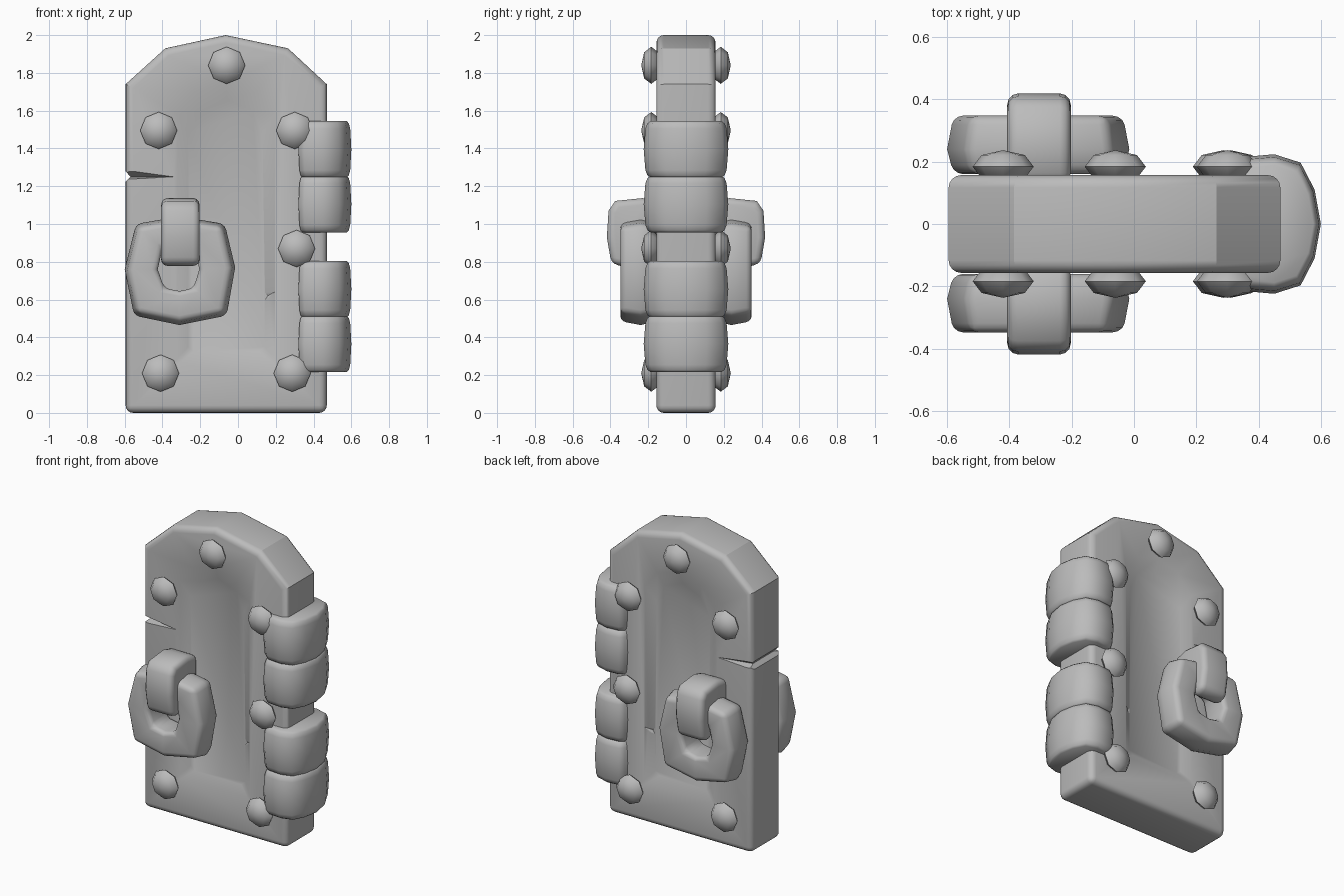
import bpy, bmesh, math
from mathutils import Vector

if "Cube" in bpy.data.objects:
    bpy.data.objects.remove(bpy.data.objects["Cube"], do_unlink=True)

stone = bpy.data.materials.new("plain grey")
stone.use_nodes = True
grey = (0.5, 0.5, 0.5, 1)
stone.diffuse_color = grey
stone.node_tree.nodes["Principled BSDF"].inputs["Base Color"].default_value = grey


def make(name, bm):
    bmesh.ops.recalc_face_normals(bm, faces=bm.faces)
    mesh = bpy.data.meshes.new(name)
    bm.to_mesh(mesh)
    bm.free()
    mesh.materials.append(stone)
    ob = bpy.data.objects.new(name, mesh)
    bpy.context.collection.objects.link(ob)
    return ob


def activate(ob):
    bpy.ops.object.select_all(action='DESELECT')
    ob.select_set(True)
    bpy.context.view_layer.objects.active = ob


def bevel(ob, width, segments, angle):
    activate(ob)
    mod = ob.modifiers.new("bevel", 'BEVEL')
    mod.width, mod.segments = width, segments
    mod.limit_method, mod.angle_limit = 'ANGLE', math.radians(angle)
    bpy.ops.object.modifier_apply(modifier=mod.name)


def smooth(ob, angle):
    activate(ob)
    bpy.ops.object.shade_smooth_by_angle(angle=math.radians(angle))


def loft(name, loops, closed=False):
    """Bridge loops of equal length; cap the ends unless closed into a ring."""
    bm = bmesh.new()
    rows = [[bm.verts.new(p) for p in loop] for loop in loops]
    n = len(rows[0])
    pairs = list(zip(rows, rows[1:] + rows[:1])) if closed else list(zip(rows, rows[1:]))
    for a, b in pairs:
        for i in range(n):
            j = (i + 1) % n
            bm.faces.new((a[i], a[j], b[j], b[i]))
    if not closed:
        bm.faces.new(rows[0])
        bm.faces.new(rows[-1])
    return make(name, bm)


def hull(points):
    bm = bmesh.new()
    for p in points:
        bm.verts.new(p)
    bmesh.ops.convex_hull(bm, input=bm.verts)
    loose = [v for v in bm.verts if not v.link_faces]
    bmesh.ops.delete(bm, geom=loose, context='VERTS')
    return make("cutter", bm)


def cut(target, cutter):
    activate(target)
    mod = target.modifiers.new("cut", 'BOOLEAN')
    mod.operation, mod.solver, mod.object = 'DIFFERENCE', 'EXACT', cutter
    bpy.ops.object.modifier_apply(modifier=mod.name)
    bpy.data.objects.remove(cutter, do_unlink=True)


def at_y(points, y):
    return [(x, y, z) for x, z in points]


def scaled(points, k, center):
    c = Vector(center)
    return [tuple(c + (Vector(p) - c) * k) for p in points]


# Arched door slab
FACE = 0.157
slab = [(-0.595, 0), (0.47, 0), (0.47, 1.74), (0.265, 1.93),
        (-0.065, 2.0), (-0.385, 1.93), (-0.595, 1.74)]
door = loft("door_slab", [at_y(slab, -FACE), at_y(slab, FACE)])
bevel(door, 0.04, 4, 60)

# Sunken arched panel, edge crack and panel chip on both faces
rim = [(-0.32, 0.29), (-0.305, 0.27), (0.18, 0.27), (0.195, 0.29), (0.195, 1.58),
       (0.1, 1.7), (-0.06, 1.745), (-0.22, 1.7), (-0.32, 1.58)]
floor = [(-0.265, 0.35), (-0.235, 0.325), (0.11, 0.325), (0.14, 0.35), (0.13, 1.48),
         (0.08, 1.6), (-0.06, 1.655), (-0.19, 1.6), (-0.265, 1.48)]
crack = 1.25
for s in (-1, 1):
    cut(door, loft("cutter", [at_y(rim, s * 0.2), at_y(rim, s * FACE), at_y(floor, s * 0.122)]))
    cut(door, hull(at_y([(-0.65, crack - 0.02), (-0.65, crack + 0.05)], s * 0.17)
                   + at_y([(-0.33, crack)], s * 0.16) + at_y([(-0.65, crack)], s * 0.09)))
    cut(door, hull(at_y([(0.13, 0.57), (0.13, 0.66), (0.21, 0.65), (0.17, 0.57)], s * 0.17)
                   + at_y([(0.13, 0.58), (0.13, 0.65), (0.158, 0.62)], s * 0.125)))
cut(door, hull([(x, y, crack + dz) for y in (-0.2, 0.2)
                for x, dz in ((-0.62, -0.05), (-0.62, 0.06), (-0.57, 0))]))
smooth(door, 26)

# Four rounded hinge blocks wrapping the door edge
half = [(0.32, 0.19), (0.35, 0.215), (0.45, 0.224), (0.535, 0.197), (0.58, 0.11)]
wrap = half + [(0.6, 0)] + [(x, -y) for x, y in reversed(half)]
for i, mid in enumerate((0.365, 0.655, 1.105, 1.395)):
    hinge = loft(f"hinge_block_{i + 1}", [
        [(x, y, mid + h) for x, y in scaled(wrap, k, (0.45, 0))]
        for h, k in ((-0.149, 0.84), (-0.138, 0.91), (-0.11, 0.96), (0, 1),
                     (0.11, 0.96), (0.138, 0.91), (0.149, 0.84))])
    smooth(hinge, 60)

# Octagonal domed rivets, ring pull and ring bracket on each face
rivets = [(-0.42, 1.495), (-0.06, 1.84), (0.3, 1.495), (0.31, 0.87), (0.287, 0.21), (-0.41, 0.21)]
outer = [(-0.31, 0.465), (-0.06, 0.515), (-0.015, 0.77), (-0.07, 1.0),
         (-0.31, 1.04), (-0.54, 1.0), (-0.6, 0.76), (-0.55, 0.515)]
inner = [(-0.31, 0.645), (-0.235, 0.66), (-0.205, 0.76), (-0.225, 0.87),
         (-0.31, 0.9), (-0.4, 0.87), (-0.425, 0.76), (-0.39, 0.66)]
edge = scaled(outer, 0.93, (-0.31, 0.76))
hook = [(0.13, 1.11), (0.23, 1.137), (0.375, 1.122), (0.41, 1.07), (0.419, 0.93),
        (0.395, 0.79), (0.31, 0.77), (0.27, 0.86), (0.13, 0.95)]
for s, side in ((-1, "front"), (1, "back")):
    for i, (x, z) in enumerate(rivets):
        bm = bmesh.new()
        bmesh.ops.create_uvsphere(bm, u_segments=8, v_segments=4, radius=1)
        for v in bm.verts:
            a = v.co.copy()
            v.co = (x + a.x * 0.098, s * (0.184 + a.z * 0.053), z + a.y * 0.098)
        smooth(make(f"{side}_rivet_{i + 1}", bm), 65)

    ring = loft(f"{side}_ring_pull", [at_y(edge, s * 0.16), at_y(outer, s * 0.24),
                                      at_y(edge, s * 0.348), at_y(inner, s * 0.348),
                                      at_y(inner, s * 0.16)], True)
    bevel(ring, 0.03, 3, 50)
    smooth(ring, 50)

    bracket = loft(f"{side}_ring_bracket",
                   [[(x, s * y, z) for y, z in hook] for x in (-0.407, -0.203)])
    bevel(bracket, 0.035, 3, 60)
    smooth(bracket, 50)
